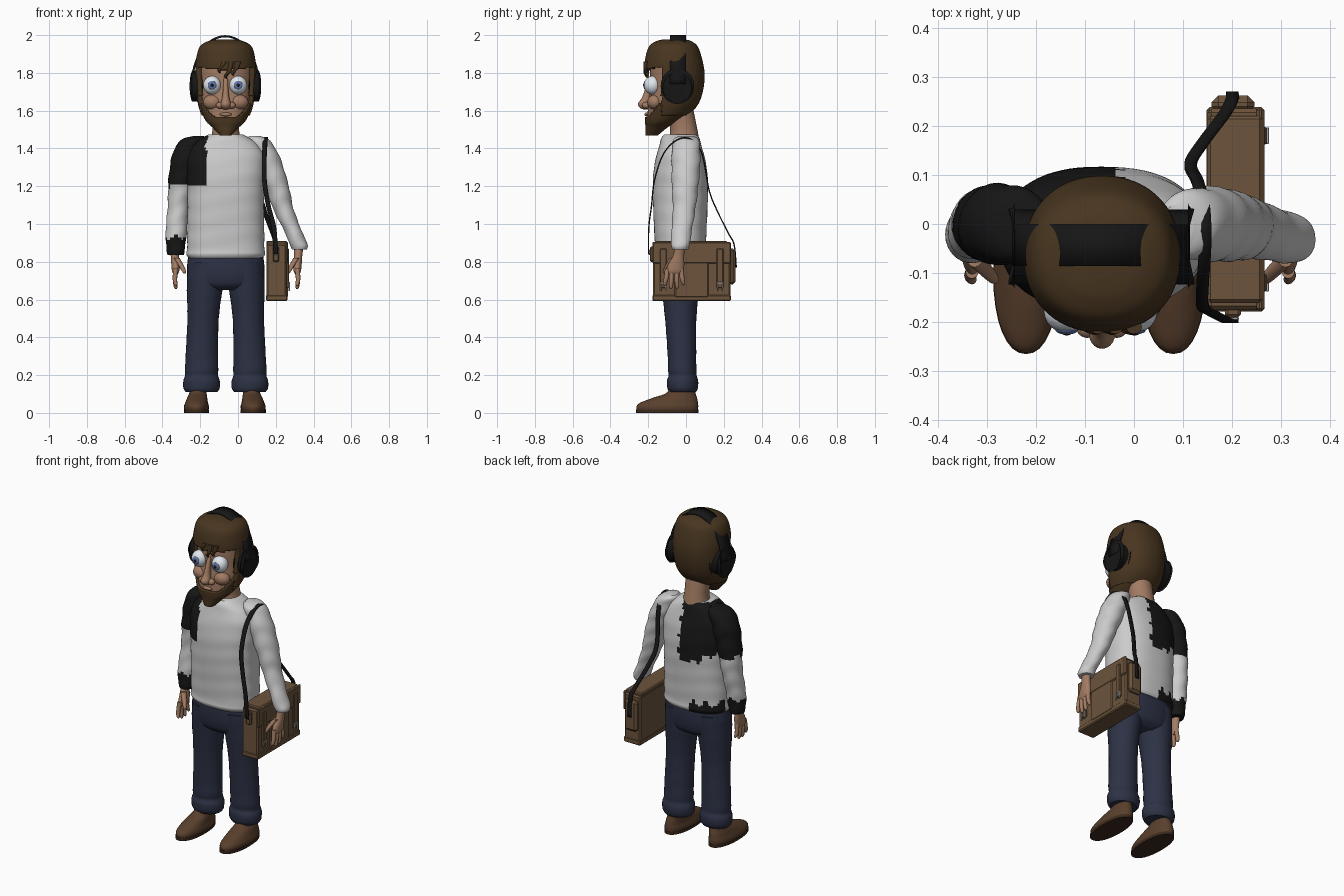
import bpy, bmesh, math
from mathutils import Vector

if "Cube" in bpy.data.objects:
    bpy.data.objects.remove(bpy.data.objects["Cube"])

CX = -0.065  # body centre line


def mat(name, *rgb):
    m = bpy.data.materials.new(name)
    m.diffuse_color = (*rgb, 1)
    m.use_nodes = True
    m.node_tree.nodes["Principled BSDF"].inputs["Base Color"].default_value = m.diffuse_color
    return m


SKIN = mat("skin", .36, .2, .125)
HAIR = mat("hair", .065, .036, .014)
BLACK = mat("black", .008, .008, .008)
WHITE = mat("knit", .78, .78, .78)
DENIM = mat("denim", .026, .032, .06)
SHOE = mat("shoe", .10, .05, .025)
SOLE = mat("sole", .045, .022, .012)
BAG = mat("bag", .15, .088, .045)
STEEL = mat("steel", .4, .4, .42)
EYE = mat("eye", .75, .8, .85)
IRIS = mat("iris", .12, .18, .4)


def spline(rows, sub):
    """Catmull-Rom interpolation of any tuples."""
    out = []
    for i in range(len(rows) - 1):
        a, b, c, d = (rows[max(0, min(len(rows) - 1, i + k))] for k in (-1, 0, 1, 2))
        for s in range(sub):
            t = s / sub
            out.append(tuple(q + .5 * t * (r - p + t * (2*p - 5*q + 4*r - w + t * (3*(q - r) + w - p)))
                             for p, q, r, w in zip(a, b, c, d)))
    return out + [rows[-1]]


def finish(bm, name, mats, angle=40):
    me = bpy.data.meshes.new(name)
    bm.to_mesh(me)
    bm.free()
    for m in mats:
        me.materials.append(m)
    for p in me.polygons:
        p.use_smooth = True
    me.set_sharp_from_angle(angle=math.radians(angle))
    ob = bpy.data.objects.new(name, me)
    bpy.context.collection.objects.link(ob)
    return ob


def loft(name, rings, mats, n=32, sub=5, p=2.0, keep=None, paint=None, fold=0.0, shell=0.0):
    """Horizontal superellipse rings (x, y, z, rx, ry) skinned bottom to top."""
    bm = bmesh.new()
    loops = []
    for x, y, z, rx, ry in spline(sorted(rings, key=lambda r: r[2]), sub):
        loop = []
        for j in range(n):
            t = 2 * math.pi * j / n
            c, s = math.cos(t), math.sin(t)
            k = 1 + fold * math.sin(z * 62 + 1.5 * math.sin(2 * t))
            loop.append(bm.verts.new((x + k * rx * math.copysign(abs(c) ** (2 / p), c),
                                      y + k * ry * math.copysign(abs(s) ** (2 / p), s), z)))
        loops.append(loop)
    for a, b in zip(loops, loops[1:]):
        for j in range(n):
            bm.faces.new((a[j], a[(j + 1) % n], b[(j + 1) % n], b[j]))
    bm.faces.new(loops[0][::-1])
    bm.faces.new(loops[-1])
    if keep:
        bmesh.ops.delete(bm, geom=[f for f in bm.faces if not keep(f.calc_center_median())], context='FACES')
    if paint:
        for f in bm.faces:
            f.material_index = int(paint(f.calc_center_median()))
    ob = finish(bm, name, mats)
    if shell:
        m = ob.modifiers.new("thickness", 'SOLIDIFY')
        m.thickness, m.offset = shell, -1
    return ob


def ribbon(name, pts, width, thick, m):
    bm = bmesh.new()
    w = Vector(width) / 2
    rows = [(bm.verts.new(Vector(q) - w), bm.verts.new(Vector(q) + w)) for q in pts]
    for a, b in zip(rows, rows[1:]):
        bm.faces.new((a[0], a[1], b[1], b[0]))
    ob = finish(bm, name, [m])
    s = ob.modifiers.new("thickness", 'SOLIDIFY')
    s.thickness, s.offset = thick, 0


def box(name, lo, hi, m, bevel=.006):
    bm = bmesh.new()
    bmesh.ops.create_cube(bm, size=1)
    for v in bm.verts:
        v.co = [(a + b) / 2 + c * (b - a) for a, b, c in zip(lo, hi, v.co)]
    bmesh.ops.bevel(bm, geom=bm.edges[:], offset=bevel, segments=1, affect='EDGES')
    return finish(bm, name, [m], 25)


def ball(name, loc, r, m):
    bm = bmesh.new()
    bmesh.ops.create_uvsphere(bm, u_segments=24, v_segments=16, radius=1)
    for v in bm.verts:
        v.co = [l + c * s for l, c, s in zip(loc, v.co, r)]
    return finish(bm, name, [m])


# Sweater body and sleeves, with dark patches on one side
def torso_patch(c):
    j = .012 * math.sin(c.z * 70) + .01 * math.sin(c.x * 90)
    if c.y < 0:
        return c.x < -.16 + j and c.z > 1.2
    return (c.x < -.03 + j and c.z > 1.17 - .25 * (c.x + .2) + j) or (c.z < .89 + j and c.x < -.08)


loft("sweater_body", [(CX, -.03, z, rx, ry) for z, rx, ry in (
    (.82, .195, .125), (.84, .207, .135), (.875, .205, .134), (1.0, .203, .14), (1.15, .203, .146), (1.27, .208, .143),
    (1.36, .205, .127), (1.42, .172, .11), (1.455, .125, .1), (1.475, .09, .085))],
    [WHITE, BLACK], n=72, sub=7, p=2.4, paint=torso_patch, fold=.006)
loft("right_sleeve", [(-.21, 0, 1.465, .03, .04), (-.235, 0, 1.445, .065, .07), (-.268, 0, 1.38, .076, .082),
    (-.297, 0, 1.25, .07, .076), (-.315, 0, 1.1, .057, .064), (-.327, -.02, .96, .056, .057),
    (-.33, -.027, .87, .049, .051), (-.33, -.027, .835, .042, .045)], [WHITE, BLACK], sub=7, fold=.03,
    paint=lambda c: c.z > 1.2 + .015 * math.sin(c.y * 80) or c.z < .93 + .01 * math.sin(c.x * 90))
loft("left_sleeve", [(.09, 0, 1.465, .03, .04), (.11, 0, 1.44, .06, .068), (.15, 0, 1.35, .073, .076),
    (.205, -.005, 1.2, .064, .07), (.24, -.01, 1.08, .054, .06), (.297, -.025, .95, .046, .053),
    (.322, -.03, .89, .048, .05), (.325, -.03, .865, .04, .042)], [WHITE], sub=7, fold=.03)

# Trousers and shoes
loft("trouser_hips", [(CX, -.03, z, rx, ry) for z, rx, ry in (
    (.65, .11, .07), (.68, .18, .105), (.74, .205, .12), (.82, .2, .122), (.88, .19, .115))], [DENIM], p=2.3)
for s, side in ((-1, "right"), (1, "left")):
    loft(side + "_trouser_leg", [(CX + s * d, y, z, rx, ry) for d, y, z, rx, ry in (
        (.1, -.03, .8, .098, .115), (.11, -.03, .68, .096, .102), (.12, -.028, .5, .083, .083),
        (.126, -.022, .32, .085, .076), (.128, -.02, .23, .088, .075), (.128, -.018, .2, .087, .074),
        (.128, -.018, .17, .097, .083), (.128, -.018, .13, .095, .08), (.128, -.018, .11, .082, .07))],
        [DENIM], fold=.008)
    loft(side + "_shoe", [(-.07 + s * d, (f + b) / 2, z, rx, (b - f) / 2) for d, z, f, b, rx in (
        (.15, .012, -.26, .063, .064), (.15, .035, -.262, .065, .066), (.149, .055, -.24, .063, .06),
        (.146, .08, -.175, .058, .053), (.142, .105, -.105, .05, .046), (.138, .15, -.075, .04, .042))],
        [SHOE], p=2.2)
    loft(side + "_sole", [(-.07 + s * .15, -.1, z, .067, .165) for z in (0, .018)], [SOLE], sub=1, p=2.2)

    # Hands
    c = .314 if s > 0 else -.33
    loft(side + "_palm", [(c + s * .008, -.03, .89, .026, .027), (c + s * .004, -.04, .83, .022, .03),
        (c, -.052, .785, .023, .043), (c, -.06, .75, .019, .046), (c, -.062, .732, .01, .036)], [SKIN], n=20)
    for k in range(4):
        y0, y1 = -.098 + .024 * k, -.113 + .033 * k
        tip = .655 + .008 * (k - 1.4) ** 2
        loft(f"{side}_finger_{k + 1}", [(c, y0, .765, .013, .013), (c + s * .004, (y0 + y1) / 2, .71, .012, .0125),
            (c, y1, tip + .01, .0095, .01), (c - s * .002, y1, tip, .003, .003)], [SKIN], n=12, sub=4)
    loft(side + "_thumb", [(c - s * .005, -.07, .82, .016, .018), (c - s * .032, -.098, .775, .014, .014),
        (c - s * .045, -.112, .747, .01, .01), (c - s * .047, -.114, .738, .003, .003)], [SKIN], n=12, sub=4)

# Head, with hair and beard as grown shells of the same profile
HEAD = ((1.48, -.2, -.16, .02), (1.51, -.2, -.11, .058), (1.54, -.203, -.06, .09), (1.58, -.203, 0, .112),
        (1.64, -.2, .05, .13), (1.72, -.19, .075, .138), (1.8, -.19, .08, .142), (1.87, -.185, .068, .139),
        (1.92, -.165, .045, .12), (1.95, -.125, .01, .075), (1.96, -.08, -.03, .02))


def head_shell(g, front):
    return [(-.065, (f - front + b + g) / 2, z + (g if z > 1.9 else -g * (z < 1.5)), rx + g, (b + g - f + front) / 2)
            for z, f, b, rx in HEAD]


loft("neck", [(-.065, -.01, 1.42, .088, .085), (-.065, -.012, 1.5, .07, .072), (-.065, -.03, 1.6, .072, .07)], [SKIN])
loft("head", head_shell(0, 0), [SKIN], n=48, sub=6, p=2.15)
loft("hair", head_shell(.018, .032), [HAIR], n=80, sub=10, p=2.15, shell=.03,
     keep=lambda c: c.z > 1.575 and (c.y > -.13 or c.z > 1.815 + .1 * abs(c.x + .065)))
loft("beard", head_shell(.011, .014), [HAIR], n=80, sub=10, p=2.15, shell=.02,
     keep=lambda c: c.y < .0 and c.z < min(1.7, 1.565 + 1.1 * max(0, c.y + .205)))
for k, (x, z) in enumerate(((-.085, 1.8), (-.05, 1.77), (-.012, 1.785))):
    loft(f"fringe_curl_{k + 1}", [(x - .012, -.2, z, .003, .006), (x - .014, -.208, z + .015, .009, .01),
        (x + .004, -.214, z + .04, .012, .012), (x + .012, -.21, 1.86, .016, .014)], [HAIR], n=12)

# Face
for s, side in ((-1, "right"), (1, "left")):
    x = -.068 + s * .069
    ball(side + "_eyeball", (x, -.177, 1.735), (.047, .045, .049), EYE)
    ball(side + "_iris", (x, -.216, 1.735), (.023, .009, .023), IRIS)
    ball(side + "_pupil", (x, -.221, 1.735), (.011, .006, .011), BLACK)
    ball(side + "_nostril", (-.065 + s * .03, -.212, 1.628), (.022, .02, .018), SKIN)
    ball(side + "_cheek", (-.065 + s * .07, -.165, 1.645), (.05, .04, .04), SKIN)
loft("nose", [(-.065, -.21, 1.605, .006, .01), (-.065, -.218, 1.615, .022, .026), (-.065, -.222, 1.637, .027, .032),
    (-.065, -.208, 1.67, .019, .025), (-.065, -.195, 1.73, .013, .016), (-.065, -.18, 1.78, .012, .01)], [SKIN], n=20)
ball("lips", (-.065, -.208, 1.58), (.032, .012, .01), SKIN)

# Headphones
for x0, x1, side in ((-.243, -.19, "right"), (.06, .11, "left")):
    bm = bmesh.new()
    bmesh.ops.create_cone(bm, cap_ends=True, segments=32, radius1=1, radius2=1, depth=1)
    for v in bm.verts:
        v.co = ((x0 + x1) / 2 + v.co.z * (x1 - x0), -.045 + .076 * v.co.y, 1.73 + .082 * v.co.x)
    bmesh.ops.bevel(bm, geom=[e for e in bm.edges if abs(e.verts[0].co.x - e.verts[1].co.x) < 1e-4],
                    offset=.013, segments=3, profile=.5, affect='EDGES')
    bmesh.ops.recalc_face_normals(bm, faces=bm.faces)
    finish(bm, side + "_earcup", [BLACK])
ribbon("headband", [(-.0675 + .176 * math.cos(t), -.043, 1.74 + .254 * math.sin(t))
                    for t in (math.pi * i / 32 for i in range(33))], (0, .086, 0), .011, BLACK)

# Shoulder bag
box("bag_body", (.15, -.175, .6), (.258, .235, .895), BAG, .008)
box("bag_flap_top", (.15, -.16, .885), (.262, .22, .91), BAG)
box("bag_flap_front", (.25, -.178, .79), (.266, .238, .905), BAG)
box("bag_front_pocket", (.25, -.06, .61), (.264, .12, .8), BAG)
box("bag_base_trim", (.148, -.178, .592), (.262, .238, .625), BAG)
box("bag_back_pocket", (.158, .225, .68), (.245, .262, .87), BAG, .014)
box("bag_front_tab", (.185, -.19, .8), (.218, -.165, .88), BAG)
for y in (-.12, .18):
    box("buckle_strap", (.255, y - .018, .66), (.271, y + .018, .87), BAG, .004)
    for d in (-.014, .014):
        box("buckle_bar", (.268, y + d - .003, .645), (.275, y + d + .003, .69), STEEL, .001)
    box("buckle_top", (.268, y - .017, .685), (.275, y + .017, .692), STEEL, .001)
ball("strap_rivet", (.2, -.193, .85), (.014, .007, .014), STEEL)
STRAP = [(.2, -.198, .84), (.19, -.197, .98), (.16, -.182, 1.1), (.14, -.167, 1.23), (.14, -.12, 1.37),
         (.145, -.045, 1.447), (.143, .03, 1.447), (.13, .085, 1.37), (.115, .122, 1.18), (.14, .165, 1.07),
         (.185, .225, .95), (.2, .255, .89), (.2, .266, .77)]
ribbon("bag_strap", spline(STRAP, 5), (.025, 0, 0), .007, BLACK)
